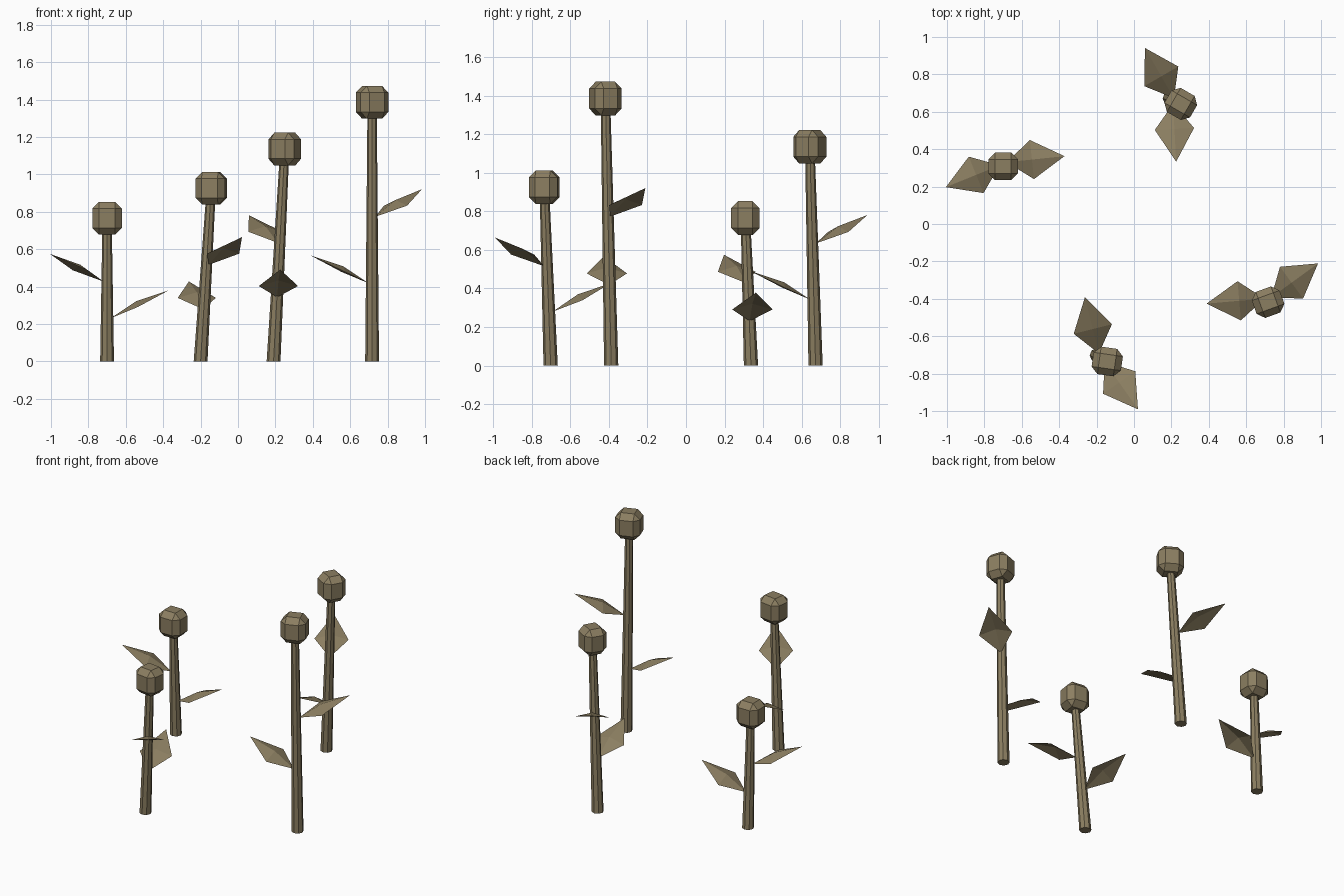
import bpy, bmesh
from math import radians
from mathutils import Vector, Matrix

if "Cube" in bpy.data.objects:
    bpy.data.objects.remove(bpy.data.objects["Cube"])


def finish(name, bm):
    bmesh.ops.recalc_face_normals(bm, faces=bm.faces)
    me = bpy.data.meshes.new(name)
    bm.to_mesh(me)
    bm.free()
    ob = bpy.data.objects.new(name, me)
    bpy.context.collection.objects.link(ob)
    ob.color = mat.diffuse_color
    me.materials.append(mat)
    return ob


mat = bpy.data.materials.new("dry_plant")
mat.diffuse_color = (0.26, 0.21, 0.12, 1)


# Tapered eight-sided stem, sheared along its lean
def stem(name, base, top, r0=0.037, r1=0.025):
    bm = bmesh.new()
    bmesh.ops.create_cone(bm, cap_ends=True, segments=8, radius1=r0, radius2=r1, depth=1)
    for v in bm.verts:
        c = base if v.co.z < 0 else top
        v.co = Vector((v.co.x + c.x, v.co.y + c.y, c.z))
    finish(name, bm)


# Seed head: box with broad bevels
def head(name, centre, turn):
    bm = bmesh.new()
    bmesh.ops.create_cube(bm, size=1)
    bmesh.ops.scale(bm, vec=(0.158, 0.148, 0.175), verts=bm.verts)
    bmesh.ops.bevel(bm, geom=bm.edges[:], offset=0.036, segments=1, affect='EDGES')
    bmesh.ops.transform(bm, verts=bm.verts,
                        matrix=Matrix.Translation(centre) @ Matrix.Rotation(radians(turn), 4, 'Z'))
    finish(name, bm)


# Leaf: diamond raised slightly along its midrib
def leaf(name, root, azimuth):
    bm = bmesh.new()
    pts = [(0.02, 0, 0), (0.155, -0.105, 0.06), (0.33, 0, 0.148), (0.155, 0.105, 0.06), (0.155, 0, 0.09)]
    v = [bm.verts.new(p) for p in pts]
    for i in range(4):
        bm.faces.new((v[i], v[(i + 1) % 4], v[4]))
    bmesh.ops.transform(bm, verts=bm.verts,
                        matrix=Matrix.Translation(root) @ Matrix.Rotation(radians(azimuth), 4, 'Z'))
    finish(name, bm)


# base x, y, head x, y, head z, head turn, lower and upper leaf azimuth
plants = [
    (-0.70, 0.337, -0.70, 0.308, 0.765, 0, 6, -158),
    (-0.20, -0.702, -0.143, -0.735, 0.925, -8, 104, -55),
    (0.19, 0.672, 0.25, 0.642, 1.135, -30, -87, 120),
    (0.717, -0.388, 0.717, -0.418, 1.385, 20, -175, 36),
]
for i, (bx, by, hx, hy, hz, turn, az_low, az_up) in enumerate(plants, 1):
    base, centre = Vector((bx, by, 0)), Vector((hx, hy, hz))
    stem(f"stem_{i}", base, base.lerp(centre, 0.97))
    head(f"seed_head_{i}", centre, turn)
    leaf(f"lower_leaf_{i}", base.lerp(centre, 0.302), az_low)
    leaf(f"upper_leaf_{i}", base.lerp(centre, 0.558), az_up)

for m in bpy.data.materials:
    if m.users and not m.is_grease_pencil:
        m.use_nodes = True
        m.node_tree.nodes["Principled BSDF"].inputs["Base Color"].default_value = m.diffuse_color
